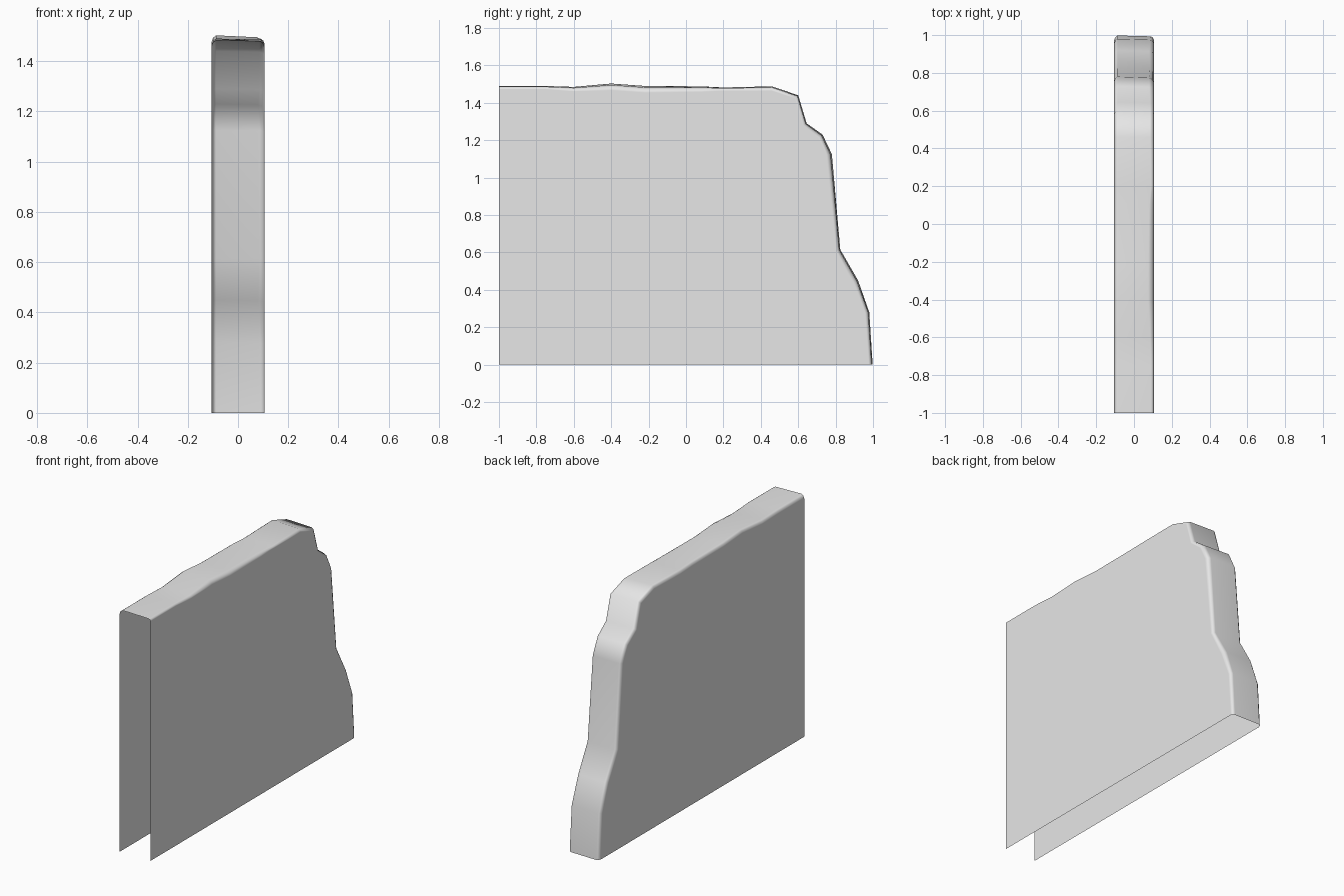
import bpy
import bmesh
import math
from mathutils import Vector

if "Cube" in bpy.data.objects:
    bpy.data.objects.remove(bpy.data.objects["Cube"], do_unlink=True)

HALF = 0.105  # half the wall thickness

stone = bpy.data.materials.new("pale grey stone")
stone.use_nodes = True
stone.diffuse_color = (0.8, 0.8, 0.8, 1)
stone.node_tree.nodes["Principled BSDF"].inputs["Base Color"].default_value = (0.8, 0.8, 0.8, 1)

# Broken outline: y, z, chamfer width on the +x side
outline = [
    (-1, 1.49, .015), (-.75, 1.49, .015), (-.6, 1.485, .02), (-.4, 1.503, .03),
    (-.22, 1.49, .03), (.08, 1.488, .025), (.2, 1.482, .015), (.46, 1.488, .02),
    (.6, 1.44, .02), (.645, 1.29, .02), (.73, 1.23, .025), (.78, 1.125, .025),
    (.825, .615, .02), (.92, .45, .025), (.98, .28, .02), (.998, 0, .018),
]
points = [Vector((0, y, z)) for y, z, w in outline]


def inward(i):
    """Direction into the wall at an outline point."""
    if i == 0:
        return Vector((0, 0, -1))
    if i == len(points) - 1:
        return Vector((0, -1, 0))
    t = (points[i + 1] - points[i - 1]).normalized()
    return Vector((0, t.z, -t.y))


# Worn rim: one cross-section per outline point, chamfered at both sides
bm = bmesh.new()
rows = []
for i, (p, (y, z, w)) in enumerate(zip(points, outline)):
    n = inward(i)
    section = [(-HALF, .025), (-HALF + .006, .009), (-HALF + .018, 0),
               (HALF - w, w * .25), (HALF - w * .3, w * .55), (HALF, w * 1.2)]
    rows.append([bm.verts.new(p + n * d + Vector((x, 0, 0))) for x, d in section])
for a, b in zip(rows, rows[1:]):
    for k in range(len(a) - 1):
        bm.faces.new((a[k], a[k + 1], b[k + 1], b[k]))

# Flat wall sides; the base and the joining end stay open
for side, x in ((0, -HALF), (-1, HALF)):
    corner = bm.verts.new((x, -1, 0))
    loop = [r[side] for r in rows] + [corner]
    bm.faces.new(loop if side == 0 else loop[::-1])
bm.normal_update()
for f in bm.faces:
    f.smooth = True
    if f.calc_center_median().x * f.normal.x < 0 and abs(f.normal.x) > .9:
        f.normal_flip()

mesh = bpy.data.meshes.new("broken_wall")
bm.to_mesh(mesh)
bm.free()
mesh.materials.append(stone)
wall = bpy.data.objects.new("broken_wall", mesh)
bpy.context.collection.objects.link(wall)

# Weighted normals keep the wide sides flat while the rim stays soft
bpy.context.view_layer.objects.active = wall
wall.select_set(True)
bpy.ops.object.shade_smooth_by_angle(angle=math.radians(60))
weighted = wall.modifiers.new("flat sides", "WEIGHTED_NORMAL")
weighted.keep_sharp = True
